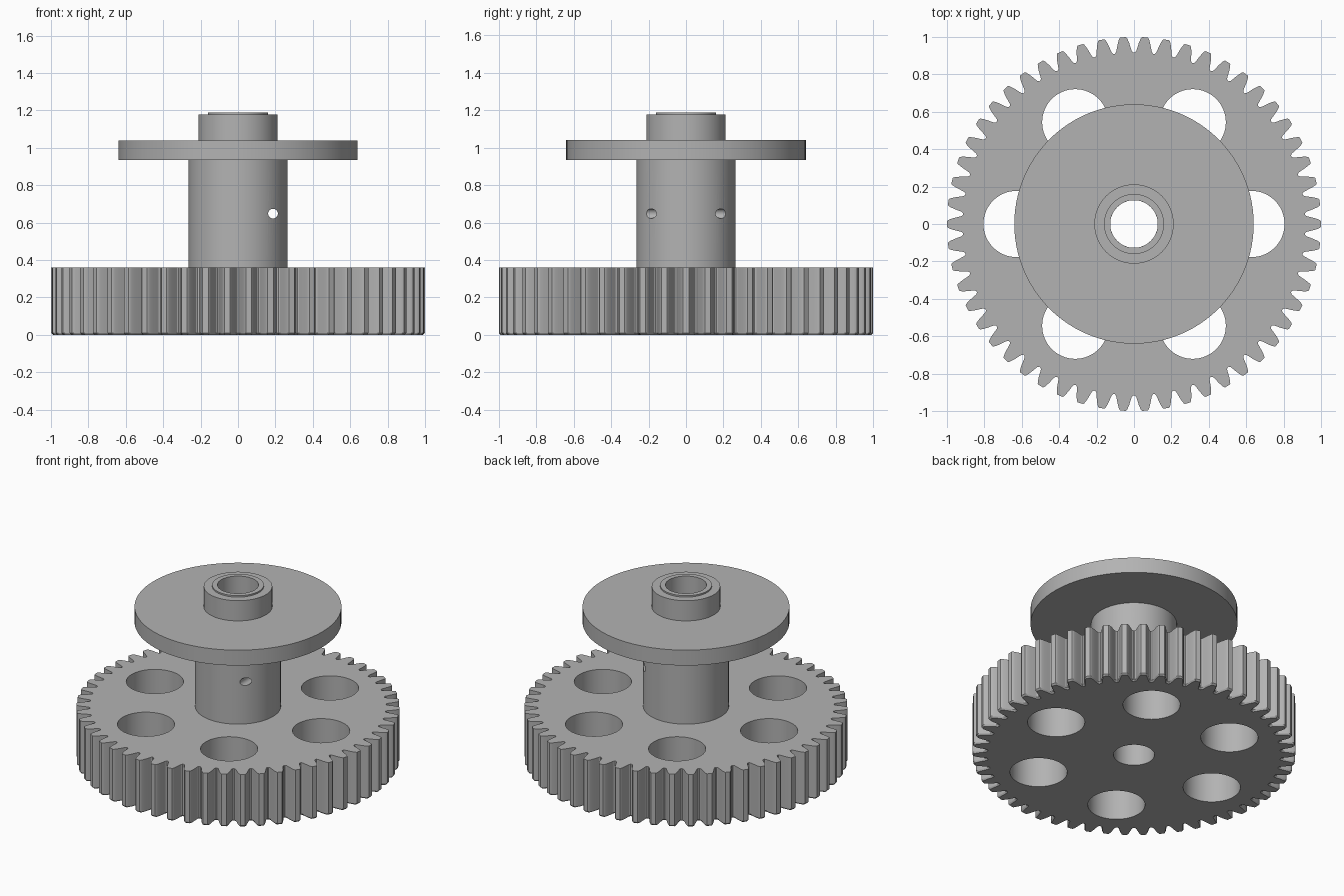
import bpy, bmesh
from math import pi, sin, cos, radians
from mathutils import Matrix

if "Cube" in bpy.data.objects:
    bpy.data.objects.remove(bpy.data.objects["Cube"])

TEETH = 54
GEAR_H = 0.36
BORE = 0.127

grey = bpy.data.materials.new("plain grey")
grey.use_nodes = True
grey.diffuse_color = (0.45, 0.45, 0.45, 1)
grey.node_tree.nodes["Principled BSDF"].inputs["Base Color"].default_value = grey.diffuse_color


def make_object(name, bm):
    bmesh.ops.recalc_face_normals(bm, faces=bm.faces)
    mesh = bpy.data.meshes.new(name)
    bm.to_mesh(mesh)
    bm.free()
    mesh.materials.append(grey)
    obj = bpy.data.objects.new(name, mesh)
    bpy.context.collection.objects.link(obj)
    return obj


def lathe(name, profile, steps=96):
    """Spin a closed (radius, height) profile around the z axis."""
    bm = bmesh.new()
    verts = [bm.verts.new((r, 0, z)) for r, z in profile]
    edges = [bm.edges.new((v, verts[i - 1])) for i, v in enumerate(verts)]
    bmesh.ops.spin(bm, geom=verts + edges, cent=(0, 0, 0), axis=(0, 0, 1),
                   angle=2 * pi, steps=steps, use_merge=True)
    bmesh.ops.remove_doubles(bm, verts=bm.verts, dist=1e-5)
    return make_object(name, bm)


def cylinder(name, radius, depth, matrix, segments=64):
    bm = bmesh.new()
    bmesh.ops.create_cone(bm, cap_ends=True, segments=segments, radius1=radius,
                          radius2=radius, depth=depth, matrix=matrix)
    return make_object(name, bm)


def cut(obj, cutters):
    """Subtract the cutters, apply, and remove them."""
    for cutter in cutters:
        cutter.hide_render = True
        mod = obj.modifiers.new("cut", 'BOOLEAN')
        mod.operation = 'DIFFERENCE'
        mod.solver = 'EXACT'
        mod.object = cutter
    bpy.context.view_layer.update()
    depsgraph = bpy.context.evaluated_depsgraph_get()
    mesh = bpy.data.meshes.new_from_object(obj.evaluated_get(depsgraph))
    obj.modifiers.clear()
    obj.data = mesh
    for cutter in cutters:
        bpy.data.objects.remove(cutter)


def smooth(obj, angle):
    bpy.ops.object.select_all(action='DESELECT')
    obj.select_set(True)
    bpy.context.view_layer.objects.active = obj
    bpy.ops.object.shade_smooth_by_angle(angle=radians(angle))


# Toothed wheel: half a tooth as (radius, share of half pitch), mirrored and repeated
HALF_TOOTH = [(0.916, 0.92), (0.923, 0.79), (0.94, 0.69),
              (0.965, 0.56), (0.985, 0.43), (0.996, 0.34), (1.0, 0.26)]


def gear_ring(bm, z, inset):
    half_pitch = pi / TEETH
    tooth = [(r, -s) for r, s in HALF_TOOTH] + HALF_TOOTH[::-1]
    ring = []
    for i in range(TEETH):
        for r, share in tooth:
            a = half_pitch * (2 * i + share * (1 - inset * 8))
            ring.append(bm.verts.new(((r - inset) * cos(a), (r - inset) * sin(a), z)))
    return ring


bm = bmesh.new()
rings = [gear_ring(bm, z, inset) for z, inset in ((0, 0.01), (0.01, 0), (GEAR_H, 0))]
for low, high in zip(rings, rings[1:]):
    for i in range(len(low)):
        bm.faces.new((low[i - 1], low[i], high[i], high[i - 1]))
bm.faces.new(rings[0])
bm.faces.new(rings[-1])
gear = make_object("gear_wheel", bm)

# Six lightening holes and the shaft bore
cutters = [cylinder("bore_cutter", BORE, 2, Matrix())]
for k in range(6):
    a = k * pi / 3
    place = Matrix.Translation((0.628 * cos(a), 0.628 * sin(a), 0))
    cutters.append(cylinder("hole_cutter", 0.177, 2, place))
cut(gear, cutters)
smooth(gear, 25)

# Barrel, flange and collar turned as one piece
spool = lathe("barrel_with_flange_and_collar", [
    (BORE, GEAR_H), (0.265, GEAR_H), (0.265, 0.935), (0.64, 0.935),
    (0.64, 1.04), (0.212, 1.04), (0.212, 1.178), (BORE, 1.178)])

# Offset pin hole passing beside the bore
place = Matrix.Translation((0.187, 0, 0.648)) @ Matrix.Rotation(pi / 2, 4, 'X')
cut(spool, [cylinder("pin_hole_cutter", 0.026, 1, place, 32)])
smooth(spool, 30)

# Thin sleeve rim standing proud of the collar
sleeve = lathe("sleeve_rim", [(BORE, 1.178), (0.16, 1.178), (0.16, 1.188), (BORE, 1.188)])
smooth(sleeve, 30)
